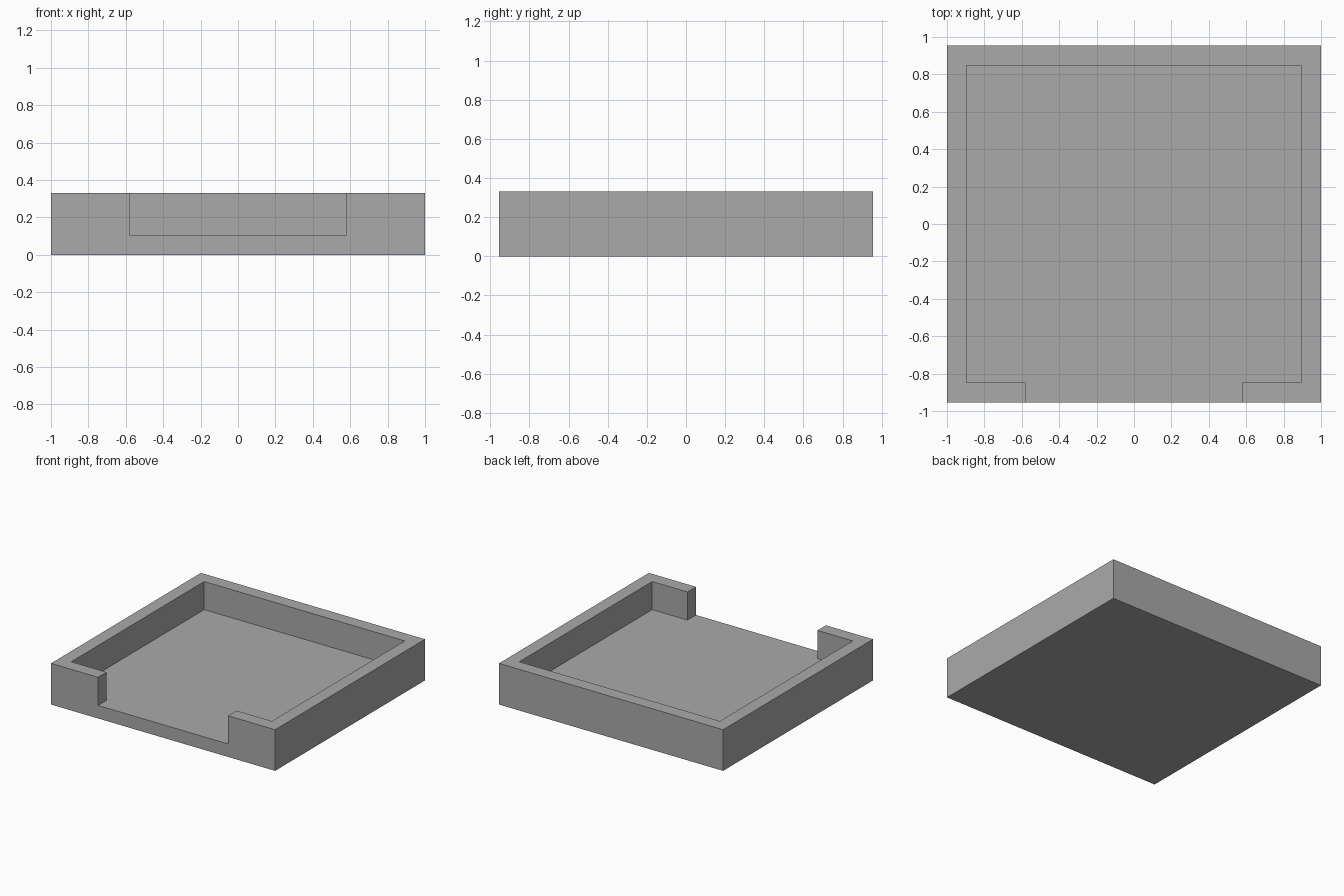
import bpy
import bmesh

cube = bpy.data.objects.get("Cube")
if cube:
    bpy.data.objects.remove(cube, do_unlink=True)

# Overall half sizes, then the recess and the front opening
HALF_X, HALF_Y, HEIGHT = 1.0, 0.955, 0.332
IN_X, IN_Y, FLOOR = 0.895, 0.847, 0.105
GAP = 0.58

grey = bpy.data.materials.new("plain grey")
grey.use_nodes = True
colour = (0.4, 0.4, 0.4, 1)
grey.diffuse_color = colour
grey.node_tree.nodes["Principled BSDF"].inputs["Base Color"].default_value = colour


def prism(name, outline, bottom, top):
    """Extrude a flat outline upward into a closed solid."""
    bm = bmesh.new()
    base = bm.faces.new([bm.verts.new((x, y, bottom)) for x, y in outline])
    result = bmesh.ops.extrude_face_region(bm, geom=[base], use_keep_orig=True)
    verts = [v for v in result["geom"] if isinstance(v, bmesh.types.BMVert)]
    bmesh.ops.translate(bm, verts=verts, vec=(0, 0, top - bottom))
    bmesh.ops.recalc_face_normals(bm, faces=bm.faces)
    mesh = bpy.data.meshes.new(name)
    bm.to_mesh(mesh)
    bm.free()
    mesh.materials.append(grey)
    obj = bpy.data.objects.new(name, mesh)
    bpy.context.collection.objects.link(obj)
    return obj


def mirrored(right_half):
    """Close a half outline by mirroring it across x = 0."""
    return right_half + [(-x, y) for x, y in reversed(right_half)]


# Solid block for the tray
tray = prism("tray", mirrored([(HALF_X, -HALF_Y), (HALF_X, HALF_Y)]), 0, HEIGHT)

# Recess with its open front, cut down to the floor
pocket = prism("pocket_cutter", mirrored([
    (GAP, -HALF_Y - 0.2), (GAP, -IN_Y), (IN_X, -IN_Y), (IN_X, IN_Y)]),
    FLOOR, HEIGHT + 0.2)
pocket.hide_render = True
pocket.hide_viewport = True
pocket.display_type = 'WIRE'

cut = tray.modifiers.new("pocket", 'BOOLEAN')
cut.operation = 'DIFFERENCE'
cut.solver = 'EXACT'
cut.object = pocket
